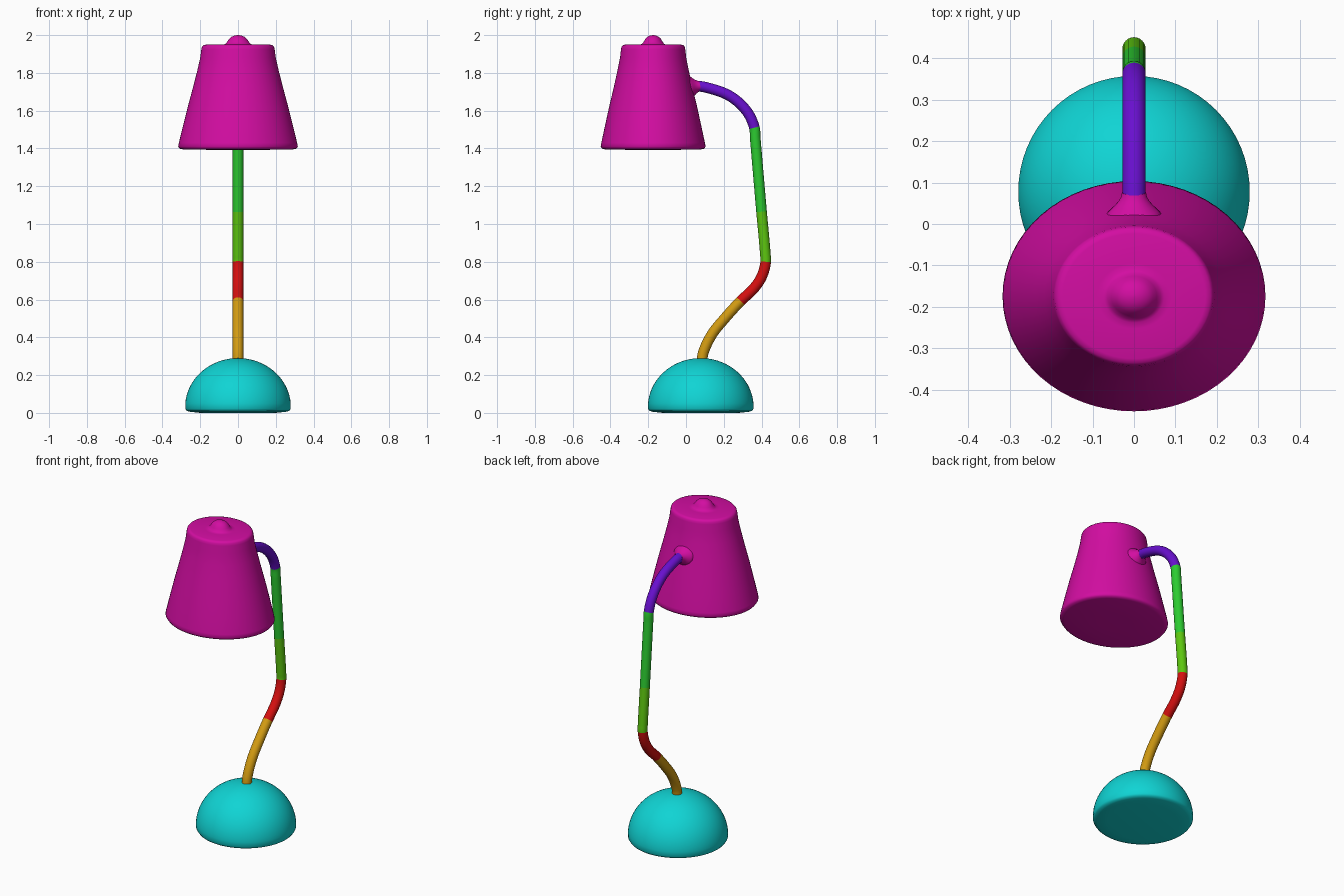
import bpy, bmesh, math
from mathutils import Vector

cube = bpy.data.objects.get("Cube")
if cube:
    bpy.data.objects.remove(cube, do_unlink=True)


def material(name, rgb):
    m = bpy.data.materials.new(name)
    m.use_nodes = True
    m.diffuse_color = (*rgb, 1)
    bsdf = next(n for n in m.node_tree.nodes if n.type == 'BSDF_PRINCIPLED')
    bsdf.inputs["Base Color"].default_value = (*rgb, 1)
    return m


magenta = material("magenta", (0.65, 0.004, 0.36))
teal = material("teal", (0.005, 0.66, 0.66))
violet = material("violet", (0.14, 0.005, 0.62))
green = material("green", (0.025, 0.6, 0.03))
lime = material("lime", (0.11, 0.57, 0.005))
red = material("red", (0.66, 0.005, 0.005))
amber = material("amber", (0.65, 0.33, 0.006))


def skin(name, rings, mat, angle=50):
    """Join a list of point rings into a closed, capped, smooth surface."""
    bm = bmesh.new()
    loops = [[bm.verts.new(p) for p in ring] for ring in rings]
    n = len(loops[0])
    for a, b in zip(loops, loops[1:]):
        for i in range(n):
            j = (i + 1) % n
            bm.faces.new((a[i], a[j], b[j], b[i]))
    bm.faces.new(loops[0])
    bm.faces.new(loops[-1])
    bmesh.ops.recalc_face_normals(bm, faces=bm.faces)
    mesh = bpy.data.meshes.new(name)
    bm.to_mesh(mesh)
    bm.free()
    mesh.materials.append(mat)
    ob = bpy.data.objects.new(name, mesh)
    bpy.context.collection.objects.link(ob)
    bpy.ops.object.select_all(action='DESELECT')
    ob.select_set(True)
    bpy.context.view_layer.objects.active = ob
    bpy.ops.object.shade_smooth_by_angle(angle=math.radians(angle))
    return ob


def lathe(name, profile, y, mat, squash=1.0, sides=64):
    """Turn an (r, z) profile about a vertical axis, flattened along y by squash."""
    turn = [2 * math.pi * i / sides for i in range(sides)]
    return skin(name, [[(r * math.cos(t), y + r * squash * math.sin(t), z) for t in turn]
                       for r, z in profile], mat)


# Domed base with a small rounded foot
dome = [(0.255, 0.006), (0.272, 0.011), (0.279, 0.022)]
dome += [(0.28 * math.cos(a), 0.03 + 0.26 * math.sin(a))
         for a in (math.pi / 2 * i / 20 for i in range(1, 20))]
lathe("base", [(0.2, 0)] + dome + [(0.004, 0.29)], 0.078, teal)

# Oval flared shade, closed underneath, with a button on top
SHADE_Y, SQUASH = -0.174, 0.876
shade = [(0.1, 1.392), (0.29, 1.395), (0.309, 1.399), (0.317, 1.41), (0.313, 1.43),
         (0.291, 1.52), (0.266, 1.62), (0.239, 1.72), (0.216, 1.81), (0.2, 1.88),
         (0.194, 1.925), (0.191, 1.938), (0.184, 1.946), (0.172, 1.949),
         (0.09, 1.95), (0.073, 1.951), (0.064, 1.956), (0.055, 1.968),
         (0.046, 1.981), (0.033, 1.992), (0.017, 1.998), (0.003, 2.0)]
lathe("lampshade", shade, SHADE_Y, magenta, SQUASH)

# Arm path as (y, z) waypoints; each section continues from the last one
sections = [
    ("lower_stem", amber, [(0.083, 0.27), (0.092, 0.32), (0.137, 0.415), (0.205, 0.5), (0.289, 0.592)]),
    ("elbow", red, [(0.36, 0.66), (0.4, 0.72), (0.422, 0.8)]),
    ("upper_stem_bottom", lime, [(0.42, 0.84), (0.4, 1.065)]),
    ("upper_stem_top", green, [(0.367, 1.45), (0.362, 1.51)]),
    ("curved_neck", violet, [(0.323, 1.595), (0.235, 1.676), (0.103, 1.724), (0.065, 1.73)]),
]
way = [Vector((0, y, z)) for s in sections for y, z in s[2]]
steps = [(b - a).normalized() for a, b in zip(way, way[1:])]
heading = [steps[0]] + [(a + b).normalized() for a, b in zip(steps, steps[1:])] + [steps[-1]]

# Smooth the path with Hermite spans
SUB, RADIUS, SIDES = 8, 0.028, 24
path = [way[0]]
for a, b, da, db in zip(way, way[1:], heading, heading[1:]):
    span = (b - a).length
    for k in range(1, SUB + 1):
        t = k / SUB
        path.append(a * (2 * t**3 - 3 * t**2 + 1) + b * (3 * t**2 - 2 * t**3)
                    + da * span * (t**3 - 2 * t**2 + t) + db * span * (t**3 - t**2))


def ring(i):
    d = (path[min(i + 1, len(path) - 1)] - path[max(i - 1, 0)]).normalized()
    side = Vector((1, 0, 0))
    up = d.cross(side)
    return [path[i] + RADIUS * (side * math.cos(t) + up * math.sin(t))
            for t in (2 * math.pi * j / SIDES for j in range(SIDES))]


# Arm sections
start, count = 0, 0
for name, mat, points in sections:
    count += len(points)
    end = (count - 1) * SUB
    skin(name, [ring(i) for i in range(start, end + 1)], mat)
    start = end

# Flared collar where the neck meets the shade, leaning with the shade wall
collar = [(0.076, 0.029), (0.066, 0.031), (0.055, 0.037), (0.044, 0.046),
          (0.034, 0.057), (0.024, 0.066), (-0.03, 0.07)]
skin("neck_collar", [[(r * math.cos(t), y - 0.22 * r * math.sin(t), 1.731 + 0.9 * r * math.sin(t))
                      for t in (2 * math.pi * j / SIDES for j in range(SIDES))]
                     for y, r in collar], magenta)
